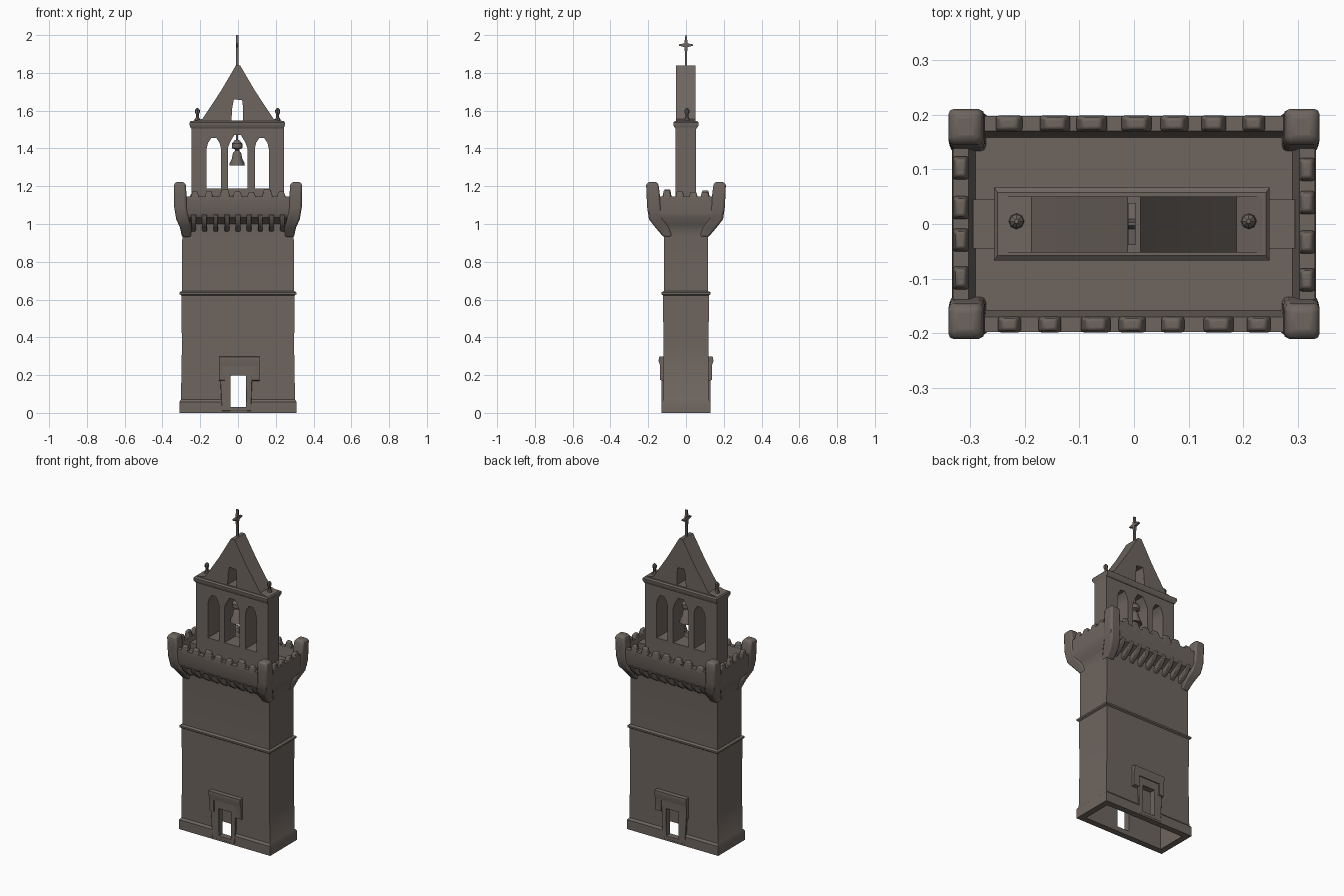
import bpy, bmesh, math, random

if "Cube" in bpy.data.objects:
    bpy.data.objects.remove(bpy.data.objects["Cube"])

random.seed(4)
stone = bpy.data.materials.new("brown_stone")
stone.diffuse_color = (0.155, 0.130, 0.114, 1)
stone.use_nodes = True
stone.node_tree.nodes["Principled BSDF"].inputs["Base Color"].default_value = stone.diffuse_color


def finish(name, bm, bevel=0.0):
    bmesh.ops.recalc_face_normals(bm, faces=bm.faces)
    me = bpy.data.meshes.new(name)
    bm.to_mesh(me)
    bm.free()
    me.materials.append(stone)
    ob = bpy.data.objects.new(name, me)
    bpy.context.collection.objects.link(ob)
    if bevel:
        m = ob.modifiers.new("soft_edges", 'BEVEL')
        m.width, m.segments, m.limit_method = bevel, 2, 'ANGLE'
    return ob


def loft(name, rings, bevel=0.0):
    """Stack of rectangles (centre x, centre y, half x, half y, z), capped."""
    bm = bmesh.new()
    loops = [[bm.verts.new((cx + a * hx, cy + b * hy, z))
              for a, b in ((-1, -1), (1, -1), (1, 1), (-1, 1))]
             for cx, cy, hx, hy, z in rings]
    for p, q in zip(loops, loops[1:]):
        for i in range(4):
            j = (i + 1) % 4
            bm.faces.new((p[i], p[j], q[j], q[i]))
    bm.faces.new(loops[0])
    bm.faces.new(loops[-1])
    return finish(name, bm, bevel)


def box(name, x0, x1, y0, y1, z0, z1, bevel=0.0):
    c = ((x0 + x1) / 2, (y0 + y1) / 2, (x1 - x0) / 2, (y1 - y0) / 2)
    return loft(name, [c + (z0,), c + (z1,)], bevel)


def prism(name, pts, d0, d1, axis='Y', bevel=0.0):
    """Outline (u, z) extruded along y (u = x) or along x (u = y)."""
    bm = bmesh.new()
    put = lambda u, d, z: bm.verts.new((u, d, z) if axis == 'Y' else (d, u, z))
    a = [put(u, d0, z) for u, z in pts]
    b = [put(u, d1, z) for u, z in pts]
    bm.faces.new(a)
    bm.faces.new(b)
    for i in range(len(pts)):
        j = (i + 1) % len(pts)
        bm.faces.new((a[i], a[j], b[j], b[i]))
    return finish(name, bm, bevel)


def lathe(name, prof, x, y, n=12):
    bm = bmesh.new()
    loops = [[bm.verts.new((x + r * math.cos(2 * math.pi * k / n),
                            y + r * math.sin(2 * math.pi * k / n), z))
              for k in range(n)] for r, z in prof]
    for p, q in zip(loops, loops[1:]):
        for i in range(n):
            j = (i + 1) % n
            bm.faces.new((p[i], p[j], q[j], q[i]))
    bm.faces.new(loops[0])
    bm.faces.new(loops[-1])
    return finish(name, bm)


def cut(target, cutter):
    m = target.modifiers.new("opening", 'BOOLEAN')
    m.object, m.operation, m.solver = cutter, 'DIFFERENCE', 'EXACT'
    bpy.context.view_layer.objects.active = target
    bpy.ops.object.modifier_apply(modifier=m.name)
    bpy.data.objects.remove(cutter)


# Hollow tower: inside wall, plinth, shaft, string course, flare, parapet, roof floor
profile = [(.272, .092, 1.0), (.272, .092, 0), (.31, .13, 0), (.31, .13, .058),
           (.302, .12, .07), (.297, .119, .35), (.300, .122, .622),
           (.309, .130, .628), (.309, .130, .638), (.297, .117, .645),
           (.295, .117, .94), (.303, .122, 1.0), (.328, .185, 1.035),
           (.333, .197, 1.06), (.331, .198, 1.145), (.303, .170, 1.145),
           (.290, .158, 1.085)]
tower = loft("tower_shaft", [(0, 0) + r for r in profile])
door = lambda: box("door_cutter", -.04, .043, -.3, .3, .03, .197)
cut(tower, door())

# Door surrounds and hoods, front and back
for s, side in ((-1, "front"), (1, "back")):
    frame = [(-.085, .01), (.07, .01), (.075, .2), (.1, .22), (.1, .265),
             (-.09, .265), (-.095, .19)]
    f = prism(side + "_door_frame", frame, s * .108, s * .131, bevel=.004)
    cut(f, door())
    hood = [(s * .11, .30), (s * .143, .297), (s * .145, .275), (s * .137, .25),
            (s * .137, .175), (s * .11, .165)]
    h = prism(side + "_door_hood", hood, -.1, .115, 'X')
    cut(h, prism("hood_cutter", [(-.07, 0), (.075, 0), (.075, .245), (-.07, .245)], -.3, .3))

# Corbels under the parapet, front and back
for s in (-1, 1):
    for i in range(9):
        x = -.236 + i * .059
        pts = [(s * .11, .955), (s * .128, .968), (s * .155, .985),
               (s * .182, 1.012), (s * .196, 1.05), (s * .11, 1.05)]
        prism("corbel", pts, x - .013, x + .013, 'X', .004)

# Merlons along the four parapet walls
def merlon(x, y, hx, hy):
    t = random.uniform(1.165, 1.19)
    loft("merlon", [(x, y, hx, hy, 1.12), (x, y, hx, hy, 1.15),
                    (x, y, hx * .6, hy * .75, t)], .005)

for s in (-1, 1):
    for i in range(7):
        merlon(-.225 + i * .075 + random.uniform(-.006, .006), s * .184,
               random.uniform(.02, .029), .0145)
    for i in range(4):
        merlon(s * .317, -.1 + i * .067 + random.uniform(-.005, .005), .0145, .021)

# Rounded corner turrets growing out of the shaft
for a in (-1, 1):
    for b in (-1, 1):
        loft("corner_turret", [
            (a * .272, b * .094, .024, .024, .93),
            (a * .277, b * .125, .030, .036, .98),
            (a * .293, b * .160, .034, .036, 1.025),
            (a * .305, b * .170, .033, .036, 1.09),
            (a * .306, b * .174, .033, .035, 1.16),
            (a * .308, b * .178, .032, .033, 1.205),
            (a * .308, b * .178, .024, .025, 1.222)], .010)

# Belfry wall with three pointed openings on a low base
box("belfry_base", -.295, .295, -.045, .045, 1.07, 1.12)
belfry = box("belfry_wall", -.247, .243, -.055, .053, 1.07, 1.525)
for c, w, spring, top in ((-.128, .038, 1.40, 1.455), (-.002, .052, 1.40, 1.47),
                          (.126, .037, 1.40, 1.455)):
    arch = [(c - w, 1.187), (c + w, 1.187), (c + w, spring), (c + w * .8, spring + .03),
            (c + w * .35, top), (c - w * .35, top), (c - w * .8, spring + .03),
            (c - w, spring)]
    cut(belfry, prism("arch_cutter", arch, -.2, .2))
loft("cornice", [(-.004, 0, .245, .056, 1.505), (-.004, 0, .252, .067, 1.522),
                 (-.004, 0, .252, .067, 1.538), (-.004, 0, .246, .058, 1.545)])

# Gable with its small pointed opening
gable = prism("gable", [(-.243, 1.535), (.236, 1.535), (.236, 1.545), (.188, 1.557),
                        (.09, 1.705), (.012, 1.838), (-.012, 1.838), (-.09, 1.705),
                        (-.188, 1.557), (-.243, 1.545)], -.052, .05)
cut(gable, prism("gable_cutter", [(-.035, 1.548), (.027, 1.548), (.027, 1.615),
                                  (.022, 1.655), (-.022, 1.66), (-.03, 1.62)], -.2, .2))

# Finials on the cornice ends
for x in (-.215, .21):
    lathe("finial", [(.016, 1.53), (.014, 1.555), (.008, 1.565), (.008, 1.58),
                     (.013, 1.59), (.013, 1.603), (.004, 1.614)], x, .005, 8)

# Bell with its hanger
lathe("bell", [(.030, 1.315), (.041, 1.31), (.038, 1.325), (.028, 1.345), (.022, 1.375),
               (.012, 1.388), (.012, 1.395), (.028, 1.402), (.028, 1.425),
               (.014, 1.442), (.006, 1.446), (.006, 1.48)], -.005, 0, 14)

# Cross on the peak, arms running front to back
prism("cross", [(-.006, 1.83), (.006, 1.83), (.005, 1.90), (.009, 1.937), (.038, 1.944),
                (.038, 1.951), (.009, 1.956), (.003, 2.0), (-.003, 2.0), (-.009, 1.956),
                (-.038, 1.951), (-.038, 1.944), (-.009, 1.937), (-.005, 1.90)],
      -.011, .003, 'X')

# Smooth shading with crisp edges
for ob in bpy.context.collection.objects:
    ob.select_set(True)
    bpy.context.view_layer.objects.active = ob
bpy.ops.object.shade_smooth_by_angle(angle=math.radians(35))
